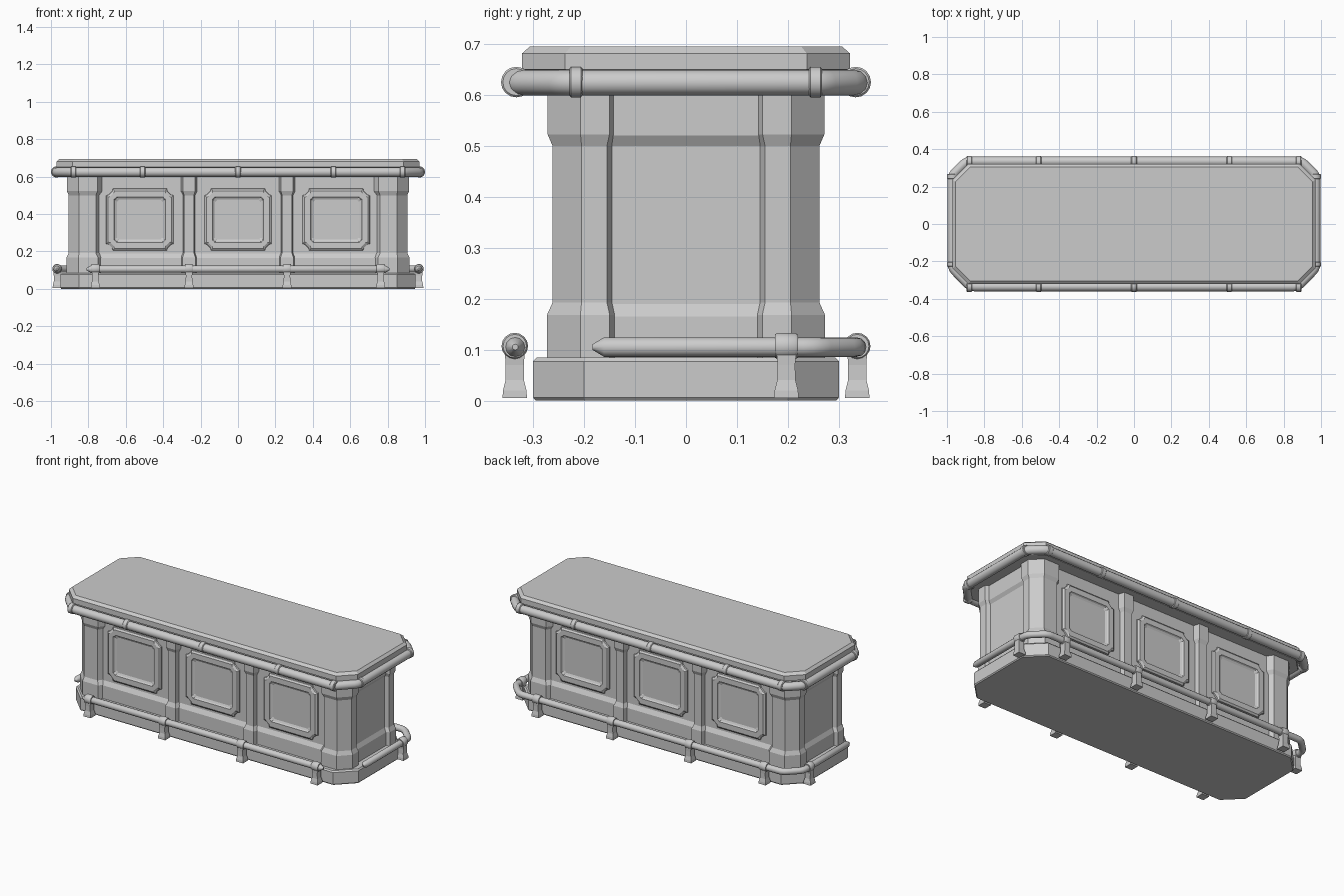
import bpy, bmesh, math
from mathutils import Vector

if "Cube" in bpy.data.objects:
    bpy.data.objects.remove(bpy.data.objects["Cube"])


def finish(name, bm, smooth=False):
    bmesh.ops.recalc_face_normals(bm, faces=bm.faces)
    me = bpy.data.meshes.new(name)
    bm.to_mesh(me)
    bm.free()
    ob = bpy.data.objects.new(name, me)
    bpy.context.collection.objects.link(ob)
    if smooth:
        bpy.ops.object.select_all(action='DESELECT')
        ob.select_set(True)
        bpy.context.view_layer.objects.active = ob
        bpy.ops.object.shade_smooth_by_angle(angle=math.radians(40))
    return ob


def loft(name, rings, smooth=False):
    """Skin a stack of equal-length point rings and cap both ends."""
    bm = bmesh.new()
    vs = [[bm.verts.new(p) for p in r] for r in rings]
    n = len(rings[0])
    for a, b in zip(vs, vs[1:]):
        for i in range(n):
            bm.faces.new((a[i], a[(i + 1) % n], b[(i + 1) % n], b[i]))
    bm.faces.new(vs[0])
    bm.faces.new(vs[-1])
    return finish(name, bm, smooth)


def octagon(z, hx, hy, c):
    q = [(hx, hy - c), (hx - c, hy)]
    pts = q + [(-x, y) for x, y in q[::-1]]
    pts += [(-x, -y) for x, y in pts]
    return [(x, y, z) for x, y in pts]


def notched(hx, hz, n, cx, cz, y):
    q = [(hx, hz - n), (hx - n * .35, hz - n * .9), (hx - n * .9, hz - n * .35), (hx - n, hz)]
    pts = q + [(-x, z) for x, z in q[::-1]]
    pts += [(-x, -z) for x, z in pts]
    return [(cx + x, y, cz + z) for x, z in pts]


def soften(pts, r, cyclic):
    """Round the bends of a path."""
    out = []
    for i, p in enumerate(pts):
        if not cyclic and i in (0, len(pts) - 1):
            out.append(Vector(p))
            continue
        p = Vector(p)
        a = p + (Vector(pts[i - 1]) - p).normalized() * r
        b = p + (Vector(pts[(i + 1) % len(pts)]) - p).normalized() * r
        for t in (0, .33, .67, 1):
            out.append(a * (1 - t) ** 2 + p * 2 * t * (1 - t) + b * t * t)
    return out


def tube(name, pts, radius, cyclic=False):
    path = soften(pts, .025, cyclic)
    radii = [1] * len(path)
    if not cyclic:  # tapered tips
        head = path[0] + (path[1] - path[0]).normalized() * .022
        tail = path[-1] + (path[-2] - path[-1]).normalized() * .022
        path = [path[0], head] + path[1:-1] + [tail, path[-1]]
        radii = [.3, 1] + [1] * (len(path) - 4) + [1, .3]
    cu = bpy.data.curves.new(name, 'CURVE')
    cu.dimensions = '3D'
    cu.bevel_depth = radius
    cu.bevel_resolution = 4
    cu.use_fill_caps = True
    sp = cu.splines.new('POLY')
    sp.points.add(len(path) - 1)
    for s, p, r in zip(sp.points, path, radii):
        s.co = (*p, 1)
        s.radius = r
    sp.use_cyclic_u = cyclic
    ob = bpy.data.objects.new(name, cu)
    bpy.context.collection.objects.link(ob)
    bpy.ops.object.select_all(action='DESELECT')
    ob.select_set(True)
    bpy.context.view_layer.objects.active = ob
    bpy.ops.object.convert(target='MESH')
    bpy.ops.object.shade_smooth_by_angle(angle=math.radians(40))


def ring(name, x, y, z, r, width, along_x):
    """Collar around a rail with softened rims."""
    rings = []
    for u, k in ((-.5, .88), (-.38, 1), (.38, 1), (.5, .88)):
        row = []
        for i in range(16):
            a = i * math.tau / 16
            c, s = r * k * math.cos(a), r * k * math.sin(a)
            d = u * width
            row.append((x + d, y + c, z + s) if along_x else (x + c, y + d, z + s))
        rings.append(row)
    loft(name, rings, True)


def rail_post(x, y, along_x):
    rings = []
    for z, w, d in ((.005, .024, .024), (.02, .023, .023), (.04, .018, .018),
                    (.07, .017, .018), (.108, .021, .020)):
        hx, hy = (w, d) if along_x else (d, w)
        rings.append([(x + i * hx, y + j * hy, z) for i, j in ((-1, -1), (1, -1), (1, 1), (-1, 1))])
    loft("foot_rail_post", rings)
    ring("foot_rail_collar", x, y, .107, .026, .045, along_x)


# Plinth, body and counter top
loft("plinth", [octagon(*r) for r in (
    (0, .945, .295, .098), (.006, .95, .30, .1), (.077, .95, .30, .1), (.085, .943, .293, .098))])
loft("body", [octagon(*r) for r in (
    (.08, .895, .25, .06), (.165, .895, .25, .06), (.19, .883, .236, .06),
    (.5, .883, .236, .06), (.52, .895, .236, .06), (.62, .895, .236, .06))])
loft("counter_top", [octagon(*r) for r in (
    (.61, .955, .308, .08), (.645, .955, .308, .08), (.65, .97, .322, .085),
    (.681, .97, .322, .085), (.695, .955, .306, .08))])

# Pillars: wider at foot and head, slim in the middle
LEVELS = ((.08, 1.15), (.168, 1.15), (.192, 1), (.5, 1), (.522, 1.13), (.615, 1.13))
CORNER = ((.735, .225), (.76, .262), (.85, .262), (.905, .205), (.905, .155), (.87, .14))
for sx in (-1, 1):
    for sy in (-1, 1):
        loft("corner_pillar", [[(sx * (.83 + (x - .83) * k), sy * (.19 + (y - .19) * k), z)
                                for x, y in CORNER] for z, k in LEVELS])
        loft("middle_pillar", [[(sx * .262 + u * (1 + (k - 1) * 2), sy * (v + (k - 1) * .07), z)
                                for u, v in ((-.036, .22), (-.026, .262), (.026, .262), (.036, .22))]
                               for z, k in LEVELS])

# Notched panels on both long sides
for sy in (-1, 1):
    for cx in (-.525, 0, .525):
        loft("wall_panel", [notched(hx, hz, n, cx, .37, sy * y) for hx, hz, n, y in (
            (.181, .166, .036, .23), (.179, .164, .036, .244), (.169, .154, .034, .252),
            (.137, .122, .012, .252), (.132, .117, .012, .244), (.122, .107, .01, .239))])

# Upper rail running all the way round
tube("hand_rail", [(.972, -.235, .624), (.972, .26, .624), (.895, .335, .624), (-.895, .335, .624),
                   (-.972, .26, .624), (-.972, -.235, .624), (-.875, -.335, .624), (.875, -.335, .624)],
     .025, True)
for sy in (-1, 1):
    for x in (-.88, -.51, 0, .51, .88):
        ring("hand_rail_collar", x, sy * .333, .625, .030, .03, True)
for sx in (-1, 1):
    for y in (-.216, .254):
        ring("hand_rail_collar", sx * .97, y, .625, .030, .025, False)

# Foot rails: straight in front, wrapping the back corners behind
tube("front_foot_rail", [(-.81, -.335, .105), (.81, -.335, .105)], .019)
tube("back_foot_rail", [(.967, -.183, .105), (.967, .255, .105), (.885, .335, .105),
                        (-.885, .335, .105), (-.967, .255, .105), (-.967, -.183, .105)], .019)
for x in (-.763, -.262, .262, .763):
    for sy in (-1, 1):
        rail_post(x, sy * .336, True)
for sx in (-1, 1):
    rail_post(sx * .967, .197, False)
